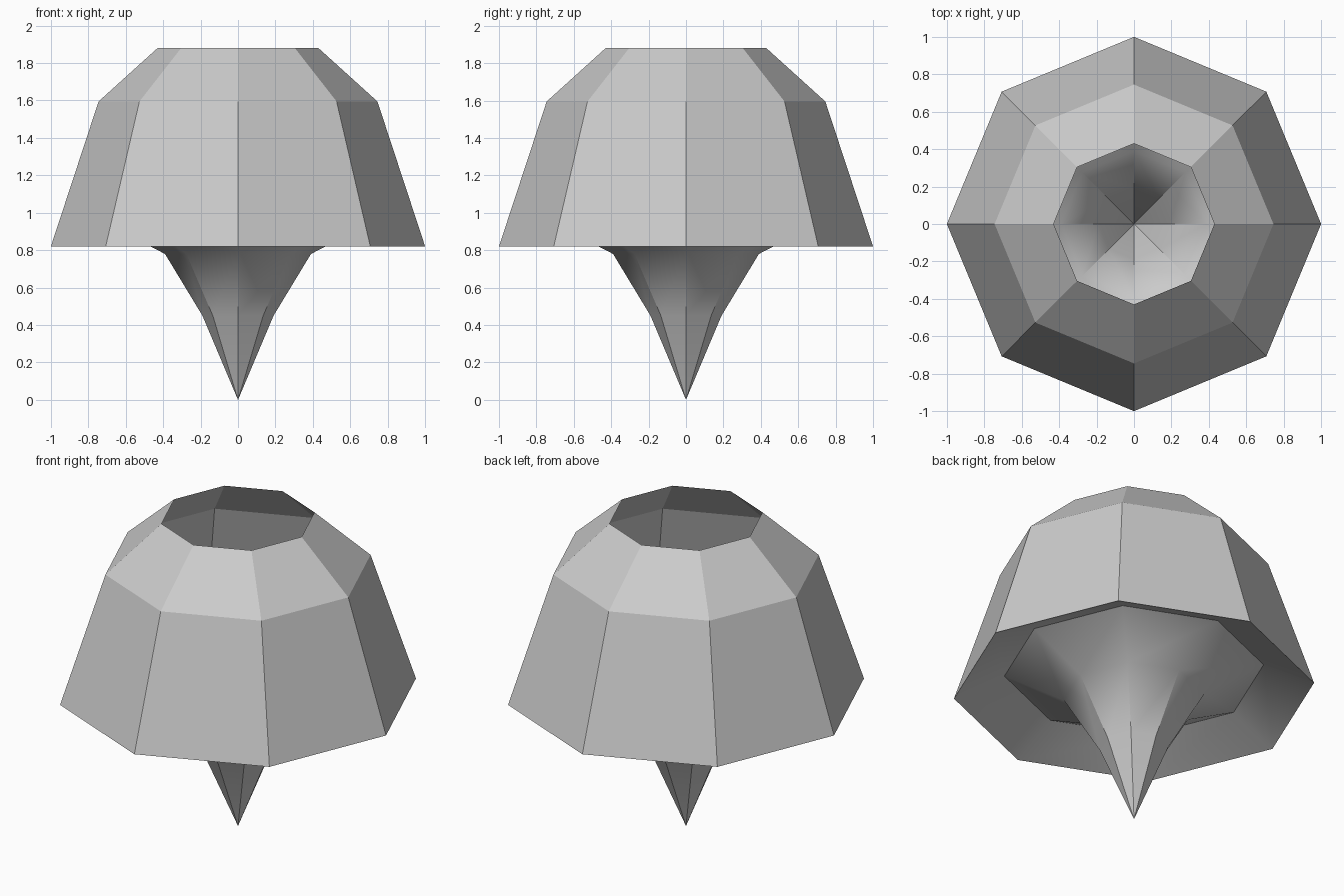
import bpy, bmesh, math

SIDES = 8

if "Cube" in bpy.data.objects:
    bpy.data.objects.remove(bpy.data.objects["Cube"])

# One plain grey for the whole shell
grey = bpy.data.materials.new("light_grey")
grey.use_nodes = True
colour = (0.6, 0.6, 0.6, 1)
grey.diffuse_color = colour
grey.node_tree.nodes["Principled BSDF"].inputs["Base Color"].default_value = colour


def lathe(name, profile):
    """Turn (radius, height) points into an open octagonal sheet."""
    bm = bmesh.new()
    rings = []
    for r, z in profile:
        if r == 0:
            rings.append([bm.verts.new((0, 0, z))] * SIDES)
        else:
            angles = [math.tau * i / SIDES for i in range(SIDES)]
            rings.append([bm.verts.new((r * math.cos(a), r * math.sin(a), z)) for a in angles])
    for low, high in zip(rings, rings[1:]):
        for i in range(SIDES):
            j = (i + 1) % SIDES
            corners = [low[i], low[j], high[j], high[i]]
            bm.faces.new(list(dict.fromkeys(corners)))
    mesh = bpy.data.meshes.new(name)
    bm.to_mesh(mesh)
    bm.free()
    mesh.materials.append(grey)
    obj = bpy.data.objects.new(name, mesh)
    bpy.context.collection.objects.link(obj)
    return obj


# Faceted outer dome, open at the top
lathe("dome", [(1, 0.82), (0.745, 1.595), (0.43, 1.88)])

# Pointed funnel flaring out to a crest, then down to the dome rim
funnel = lathe("funnel", [(0, 0), (0.19, 0.45), (0.39, 0.78), (0.72, 0.95), (1, 0.82)])
bpy.ops.object.select_all(action="DESELECT")
funnel.select_set(True)
bpy.context.view_layer.objects.active = funnel
bpy.ops.object.shade_smooth_by_angle(angle=math.radians(35))
